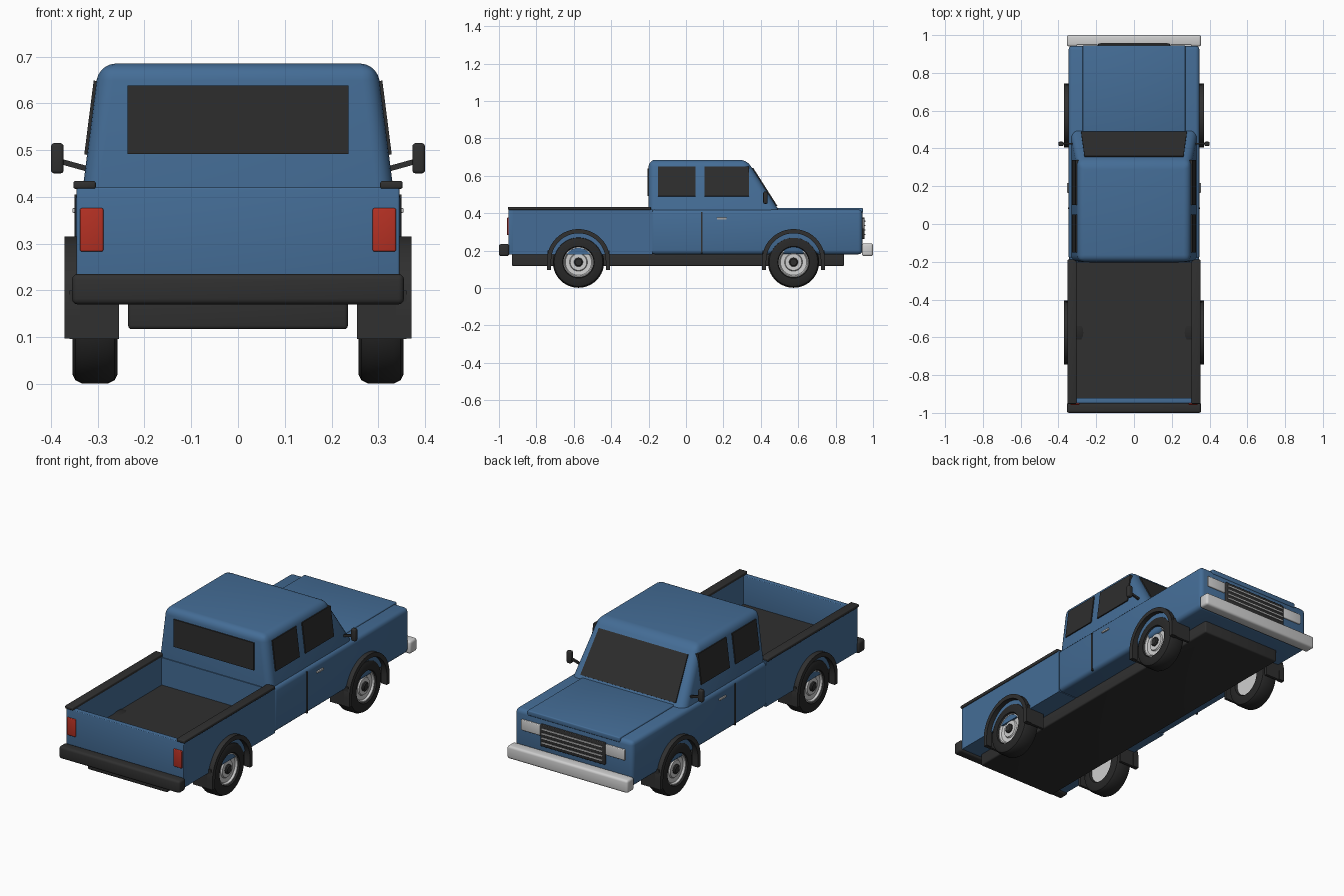
import bpy, bmesh
from math import sin, cos, pi, radians
from mathutils import Vector

cube = bpy.data.objects.get("Cube")
if cube:
    bpy.data.objects.remove(cube, do_unlink=True)


def material(name, r, g, b):
    m = bpy.data.materials.new(name)
    m.use_nodes = True
    m.diffuse_color = (r, g, b, 1)
    m.node_tree.nodes["Principled BSDF"].inputs["Base Color"].default_value = (r, g, b, 1)
    return m


BLUE = material("body_blue", 0.058, 0.152, 0.305)
DARK = material("dark_trim", 0.029, 0.029, 0.029)
TYRE = material("tyre_black", 0.021, 0.021, 0.021)
GLASS = material("dark_glass", 0.027, 0.027, 0.027)
SILVER = material("light_grey", 0.62, 0.62, 0.62)
RED = material("lamp_red", 0.46, 0.03, 0.017)


def finish(name, bm, mat):
    """Turn a bmesh into a smooth-by-angle object."""
    bmesh.ops.recalc_face_normals(bm, faces=bm.faces)
    me = bpy.data.meshes.new(name)
    bm.to_mesh(me)
    bm.free()
    me.materials.append(mat)
    ob = bpy.data.objects.new(name, me)
    bpy.context.collection.objects.link(ob)
    bpy.ops.object.select_all(action="DESELECT")
    ob.select_set(True)
    bpy.context.view_layer.objects.active = ob
    bpy.ops.object.shade_smooth_by_angle(angle=radians(35))
    return ob


def bevel(bm, edges, width, segments=3):
    bmesh.ops.bevel(bm, geom=edges, offset=width, segments=segments,
                    profile=0.5, affect="EDGES", clamp_overlap=True)


def box(name, x, y, z, mat, round_=0.0):
    """Box from (low, high) ranges, with optional rounded edges."""
    bm = bmesh.new()
    bmesh.ops.create_cube(bm, size=1)
    for v in bm.verts:
        v.co = [r[0] if c < 0 else r[1] for c, r in zip(v.co, (x, y, z))]
    if round_:
        bevel(bm, bm.edges[:], round_)
    return finish(name, bm, mat)


def plate(name, corners, direction, mat, lift=0.006, sink=0.01):
    """Thin plate lying on a slanted surface."""
    bm = bmesh.new()
    pts = [Vector(c) for c in corners]
    n = (pts[1] - pts[0]).cross(pts[2] - pts[0]).normalized()
    if n.dot(Vector(direction)) < 0:
        n.negate()
    base = bm.faces.new([bm.verts.new(p - n * sink) for p in pts])
    out = bmesh.ops.extrude_face_region(bm, geom=[base])["geom"]
    top = [g for g in out if isinstance(g, bmesh.types.BMVert)]
    bmesh.ops.translate(bm, verts=top, vec=n * (lift + sink))
    return finish(name, bm, mat)


def prism(name, profile, x0, x1, mat):
    """Extrude a (y, z) outline along x."""
    bm = bmesh.new()
    a = [bm.verts.new((x0, y, z)) for y, z in profile]
    b = [bm.verts.new((x1, y, z)) for y, z in profile]
    n = len(a)
    bm.faces.new(a)
    bm.faces.new(b)
    for i in range(n):
        j = (i + 1) % n
        bm.faces.new((a[i], a[j], b[j], b[i]))
    return finish(name, bm, mat)


def lathe(name, profile, side, y, z, mat, steps=40):
    """Spin a closed (radius, x) outline around an axle."""
    bm = bmesh.new()
    rings = [[bm.verts.new((side * x, y + r * cos(2 * pi * i / steps), z + r * sin(2 * pi * i / steps)))
              for r, x in profile] for i in range(steps)]
    n = len(profile)
    for i in range(steps):
        p, q = rings[i], rings[(i + 1) % steps]
        for k in range(n):
            m = (k + 1) % n
            bm.faces.new((p[k], p[m], q[m], q[k]))
    bmesh.ops.remove_doubles(bm, verts=bm.verts, dist=0.0002)
    return finish(name, bm, mat)


def span(side, a, b):
    return tuple(sorted((side * a, side * b)))


# Chassis, lower cab and bonnet
box("chassis", (-0.235, 0.235), (-0.93, 0.845), (0.117, 0.2), DARK, 0.008)
box("lower_body", (-0.347, 0.347), (-0.19, 0.943), (0.18, 0.42), BLUE, 0.022)
box("bonnet_panel", (-0.272, 0.272), (0.46, 0.946), (0.4, 0.427), BLUE, 0.006)

# Tapered cab, rounded everywhere but the bottom
HALF_LOW, HALF_TOP, Z_LOW, Z_TOP = 0.333, 0.298, 0.41, 0.685


def cab_half(z):
    return HALF_LOW + (HALF_TOP - HALF_LOW) * (z - Z_LOW) / (Z_TOP - Z_LOW)


bm = bmesh.new()
outline = [(-0.2, Z_LOW), (0.5, Z_LOW), (0.325, Z_TOP), (-0.2, Z_TOP)]
left, right = [[bm.verts.new((s * cab_half(z), y, z)) for y, z in outline] for s in (1, -1)]
bm.faces.new(left)
bm.faces.new(right)
for i in range(4):
    j = (i + 1) % 4
    bm.faces.new((left[i], left[j], right[j], right[i]))
bevel(bm, [e for e in bm.edges if max(v.co.z for v in e.verts) > Z_LOW + 0.1], 0.036, 5)
finish("cab", bm, BLUE)

# Cab windows


def screen_y(z):
    return 0.5 - 0.175 * (z - Z_LOW) / (Z_TOP - Z_LOW)


plate("windscreen", [(x, screen_y(z), z) for x, z in
      ((-0.28, 0.436), (0.28, 0.436), (0.262, 0.64), (-0.262, 0.64))], (0, 1, 1), GLASS)
plate("rear_window", [(x, -0.2, z) for x, z in
      ((-0.236, 0.492), (0.236, 0.492), (0.236, 0.638), (-0.236, 0.638))], (0, -1, 0), GLASS)

# Load bed
box("bed_base", (-0.34, 0.34), (-0.94, -0.18), (0.18, 0.255), BLUE)
box("bed_floor", (-0.31, 0.31), (-0.925, -0.185), (0.25, 0.27), DARK)
box("bed_front_wall", (-0.31, 0.31), (-0.205, -0.18), (0.2, 0.415), BLUE)
box("tailgate", (-0.345, 0.345), (-0.95, -0.92), (0.18, 0.42), BLUE, 0.004)

# Bumpers and grille
box("rear_bumper", (-0.355, 0.355), (-1.0, -0.945), (0.17, 0.235), DARK, 0.012)
box("front_bumper", (-0.355, 0.355), (0.94, 1.0), (0.17, 0.238), SILVER, 0.012)
box("grille", (-0.19, 0.19), (0.93, 0.955), (0.262, 0.378), DARK, 0.004)
for i in range(4):
    z = 0.285 + i * 0.024
    box(f"grille_slat_{i + 1}", (-0.178, 0.178), (0.94, 0.959), (z - 0.003, z + 0.003), SILVER)

# Parts mirrored on both sides
for side, tag in ((1, "left"), (-1, "right")):
    box(f"bed_wall_{tag}", span(side, 0.305, 0.345), (-0.945, -0.18), (0.18, 0.42), BLUE)
    box(f"bed_rail_{tag}", span(side, 0.304, 0.352), (-0.952, -0.188), (0.417, 0.434), DARK, 0.005)
    box(f"tail_lamp_{tag}", span(side, 0.288, 0.338), (-0.957, -0.94), (0.283, 0.376), RED, 0.004)
    box(f"headlamp_{tag}", span(side, 0.192, 0.305), (0.93, 0.952), (0.315, 0.372), SILVER, 0.004)
    box(f"door_seam_{tag}", span(side, 0.34, 0.35), (0.079, 0.087), (0.185, 0.405), DARK)
    box(f"door_handle_{tag}", span(side, 0.34, 0.354), (0.165, 0.217), (0.366, 0.376), SILVER, 0.002)
    for part, y0, y1 in (("front", 0.1, 0.338), ("rear", -0.15, 0.05)):
        plate(f"{part}_side_window_{tag}", [(side * cab_half(z), y, z) for y, z in
              ((y0, 0.49), (y1, 0.49), (y1, 0.648), (y0, 0.648))], (side, 0, 0), GLASS)

    # Door mirror on a slanted arm
    box(f"mirror_{tag}", span(side, 0.373, 0.4), (0.413, 0.436), (0.45, 0.515), DARK, 0.007)
    plate(f"mirror_arm_{tag}", [(side * x, 0.425, z) for x, z in
          ((0.315, 0.452), (0.315, 0.464), (0.38, 0.482), (0.38, 0.47))], (0, 1, 0), DARK, 0.005, 0.005)

    # Wheels, arch flares and mud flaps
    for part, y in (("front", 0.575), ("rear", -0.575)):
        lathe(f"{part}_tyre_{tag}", [(0.085, 0.258), (0.118, 0.258), (0.13, 0.264), (0.137, 0.278),
              (0.137, 0.334), (0.13, 0.348), (0.118, 0.354), (0.085, 0.354), (0.08, 0.345), (0.08, 0.267)],
              side, y, 0.138, TYRE)
        lathe(f"{part}_rim_{tag}", [(0, 0.27), (0.083, 0.27), (0.083, 0.346), (0.076, 0.346),
              (0.07, 0.336), (0.048, 0.334), (0.044, 0.341), (0, 0.341)], side, y, 0.138, SILVER)
        lathe(f"{part}_hub_{tag}", [(0, 0.33), (0.024, 0.33), (0.024, 0.348), (0.018, 0.353), (0, 0.353)],
              side, y, 0.138, DARK, 16)
        arc = [pi * i / 24 for i in range(25)]
        ring = [[(y + r * cos(a), 0.146 + r * sin(a)) for a in arc] for r in (0.169, 0.146)]
        outer, inner = [[(c[0][0], 0.097)] + c + [(c[-1][0], 0.097)] for c in ring]
        prism(f"{part}_arch_flare_{tag}", outer + inner[::-1], side * 0.338, side * 0.371, DARK)
        for end, d in (("fore", 1), ("aft", -1)):
            box(f"{part}_{end}_flap_{tag}", span(side, 0.255, 0.36),
                tuple(sorted((y + d * 0.152, y + d * 0.166))), (0.096, 0.2), DARK)
